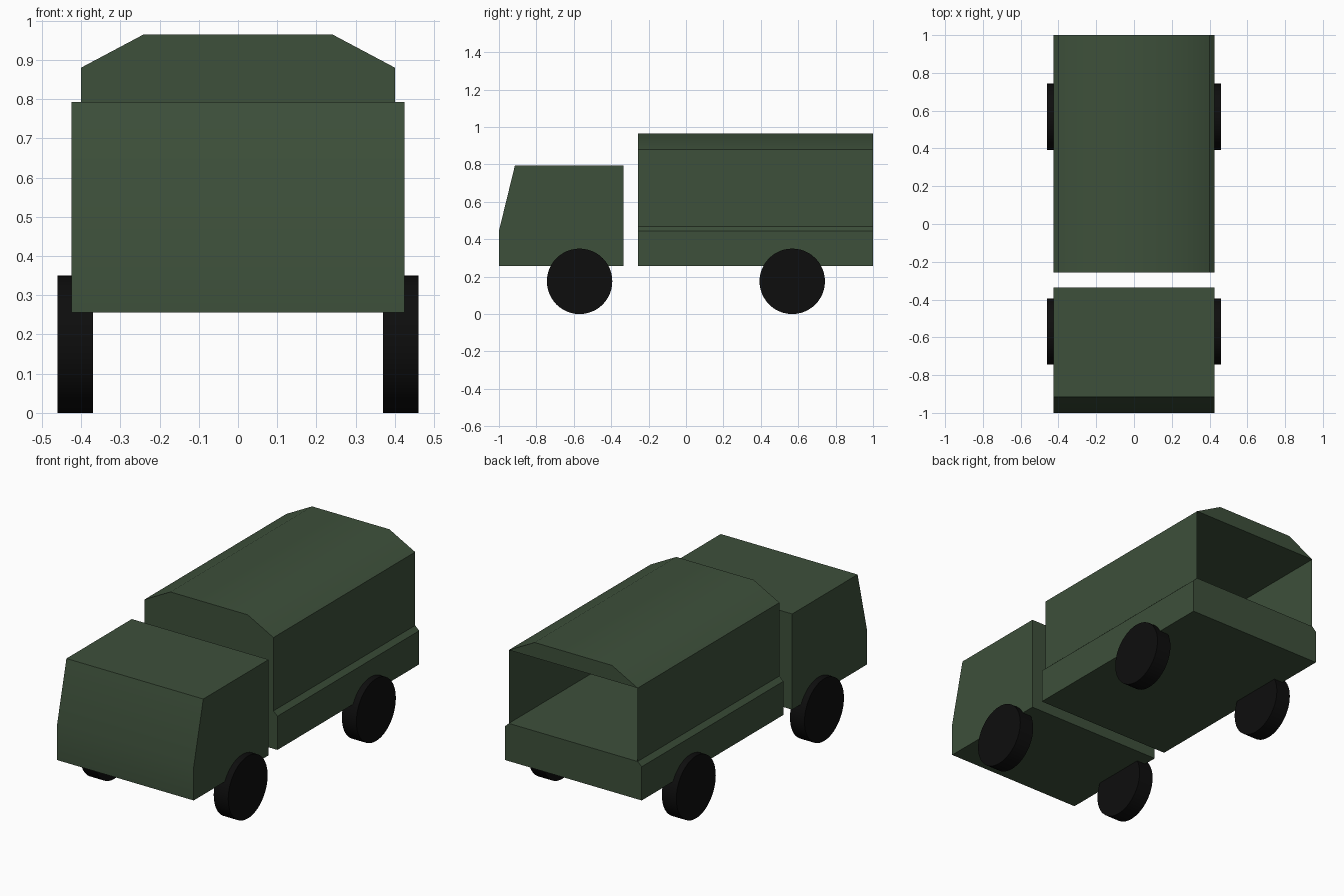
import bpy
import bmesh
from math import radians
from mathutils import Matrix

if "Cube" in bpy.data.objects:
    bpy.data.objects.remove(bpy.data.objects["Cube"])


def material(name, color):
    mat = bpy.data.materials.new(name)
    mat.diffuse_color = (*color, 1)
    mat.use_nodes = True
    mat.node_tree.nodes["Principled BSDF"].inputs["Base Color"].default_value = mat.diffuse_color
    return mat


GREEN = material("army_green", (0.047, 0.08, 0.043))
BLACK = material("tyre_black", (0.004, 0.004, 0.004))


def finish(name, bm, mat):
    mesh = bpy.data.meshes.new(name)
    bm.to_mesh(mesh)
    bm.free()
    mesh.materials.append(mat)
    mesh.shade_smooth()
    mesh.set_sharp_from_angle(angle=radians(30))
    obj = bpy.data.objects.new(name, mesh)
    bpy.context.collection.objects.link(obj)
    return obj


def prism(name, points, offset, mat):
    """Extrude a closed 3D outline by an offset vector."""
    bm = bmesh.new()
    face = bm.faces.new([bm.verts.new(p) for p in points])
    grown = bmesh.ops.extrude_face_region(bm, geom=[face], use_keep_orig=True)
    moved = [g for g in grown["geom"] if isinstance(g, bmesh.types.BMVert)]
    bmesh.ops.translate(bm, verts=moved, vec=offset)
    bmesh.ops.recalc_face_normals(bm, faces=bm.faces)
    return finish(name, bm, mat)


HALF, COVER = 0.425, 0.4
FRONT, BACK = -0.257, 1.0
BASE, RIM, DECK, EAVE, TOP = 0.256, 0.445, 0.468, 0.88, 0.965

# Cab with sloped windscreen
cab = [(-1, BASE), (-1, RIM), (-0.915, 0.793), (-0.335, 0.793), (-0.335, BASE)]
prism("cab", [(-HALF, y, z) for y, z in cab], (2 * HALF, 0, 0), GREEN)

# Cargo bed with chamfered rim
bed = [(-HALF, BASE), (HALF, BASE), (HALF, RIM), (COVER, DECK), (-COVER, DECK), (-HALF, RIM)]
prism("cargo_bed", [(x, FRONT, z) for x, z in bed], (0, BACK - FRONT, 0), GREEN)

# Closed roof of the cargo cover
roof = [(-COVER, EAVE), (COVER, EAVE), (0.24, TOP), (-0.24, TOP)]
prism("cover_roof", [(x, FRONT, z) for x, z in roof], (0, BACK - FRONT, 0), GREEN)

# Thin cover walls, open at the rear
plan = [(-COVER, BACK), (-COVER, FRONT), (COVER, FRONT), (COVER, BACK)]
bm = bmesh.new()
low = [bm.verts.new((x, y, DECK)) for x, y in plan]
high = [bm.verts.new((x, y, EAVE)) for x, y in plan]
for i in range(3):
    bm.faces.new((low[i], low[i + 1], high[i + 1], high[i]))
finish("cover_walls", bm, GREEN)

# Wheels
for end, y in (("front", -0.569), ("rear", 0.568)):
    for side, x in (("left", -0.415), ("right", 0.415)):
        bm = bmesh.new()
        bmesh.ops.create_cone(bm, cap_ends=True, segments=48, radius1=0.175,
                              radius2=0.175, depth=0.09,
                              matrix=Matrix.Translation((x, y, 0.175))
                              @ Matrix.Rotation(radians(90), 4, "Y"))
        finish(f"{end}_{side}_wheel", bm, BLACK)
